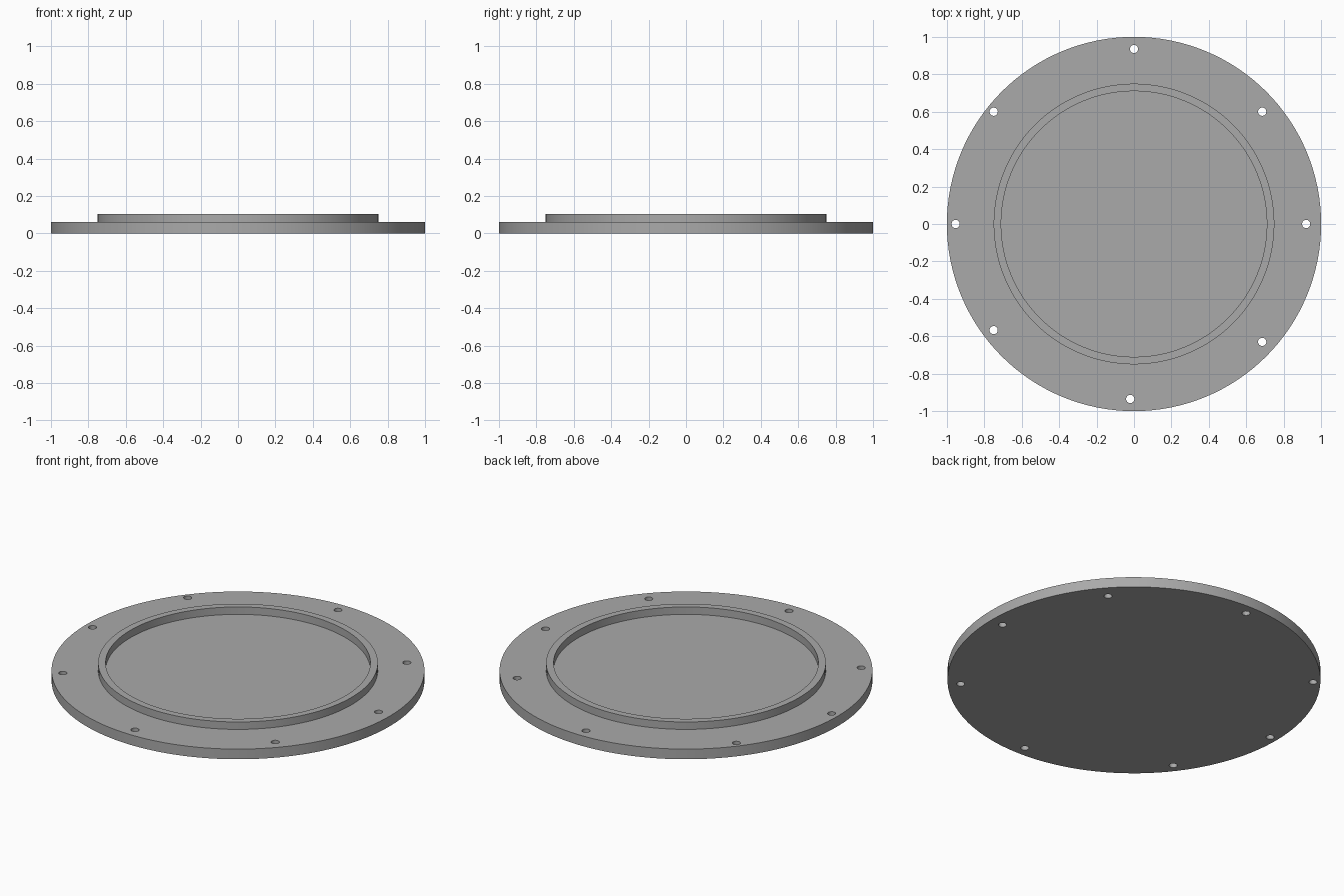
import bpy
import bmesh
from math import tau
from mathutils import Vector

cube = bpy.data.objects.get("Cube")
if cube:
    bpy.data.objects.remove(cube)

SEGMENTS = 128
PLATE_TOP = 0.06
RIM_TOP = 0.104

grey = bpy.data.materials.new("plain grey")
grey.use_nodes = True
colour = (0.4, 0.4, 0.4, 1)
grey.diffuse_color = colour
grey.node_tree.nodes["Principled BSDF"].inputs["Base Color"].default_value = colour


def make_object(name, bm):
    mesh = bpy.data.meshes.new(name)
    bmesh.ops.recalc_face_normals(bm, faces=bm.faces)
    bm.to_mesh(mesh)
    bm.free()
    mesh.materials.append(grey)
    obj = bpy.data.objects.new(name, mesh)
    bpy.context.collection.objects.link(obj)
    return obj


# Flange plate with raised rim, stepped upward from one disc
bm = bmesh.new()
bmesh.ops.create_circle(bm, segments=SEGMENTS, radius=1, cap_ends=True)
face = bm.faces[:][0]


def next_ring(face, radius, z):
    """Extrude the cap and move its edge to a new radius and height."""
    new = bmesh.ops.extrude_discrete_faces(bm, faces=[face])["faces"][0]
    for v in new.verts:
        flat = Vector((v.co.x, v.co.y, 0)).normalized() * radius
        v.co = (flat.x, flat.y, z)
    return new


base = face.copy()
for radius, z in [(1, PLATE_TOP), (0.75, PLATE_TOP), (0.75, RIM_TOP),
                  (0.71, RIM_TOP), (0.71, PLATE_TOP)]:
    face = next_ring(face, radius, z)
bmesh.ops.remove_doubles(bm, verts=bm.verts, dist=0.0001)
flange = make_object("flange_plate", bm)

# Bolt holes through the flange
holes = [(0, 0.935), (-0.75, 0.6), (0.685, 0.6), (-0.953, 0),
         (0.92, 0), (-0.75, -0.567), (0.685, -0.63), (-0.02, -0.935)]
bm = bmesh.new()
for x, y in holes:
    made = bmesh.ops.create_cone(bm, cap_ends=True, segments=24, radius1=0.022,
                                 radius2=0.022, depth=0.3)
    bmesh.ops.translate(bm, verts=made["verts"], vec=(x, y, 0))
cutter = make_object("bolt_hole_cutter", bm)
cutter.hide_render = True

cut = flange.modifiers.new("bolt_holes", "BOOLEAN")
cut.operation = "DIFFERENCE"
cut.solver = "EXACT"
cut.object = cutter
bpy.context.view_layer.objects.active = flange
flange.select_set(True)
bpy.ops.object.modifier_apply(modifier=cut.name)
bpy.data.objects.remove(cutter)

# Smooth round walls, crisp edges
bpy.ops.object.shade_smooth_by_angle(angle=tau / 12)
